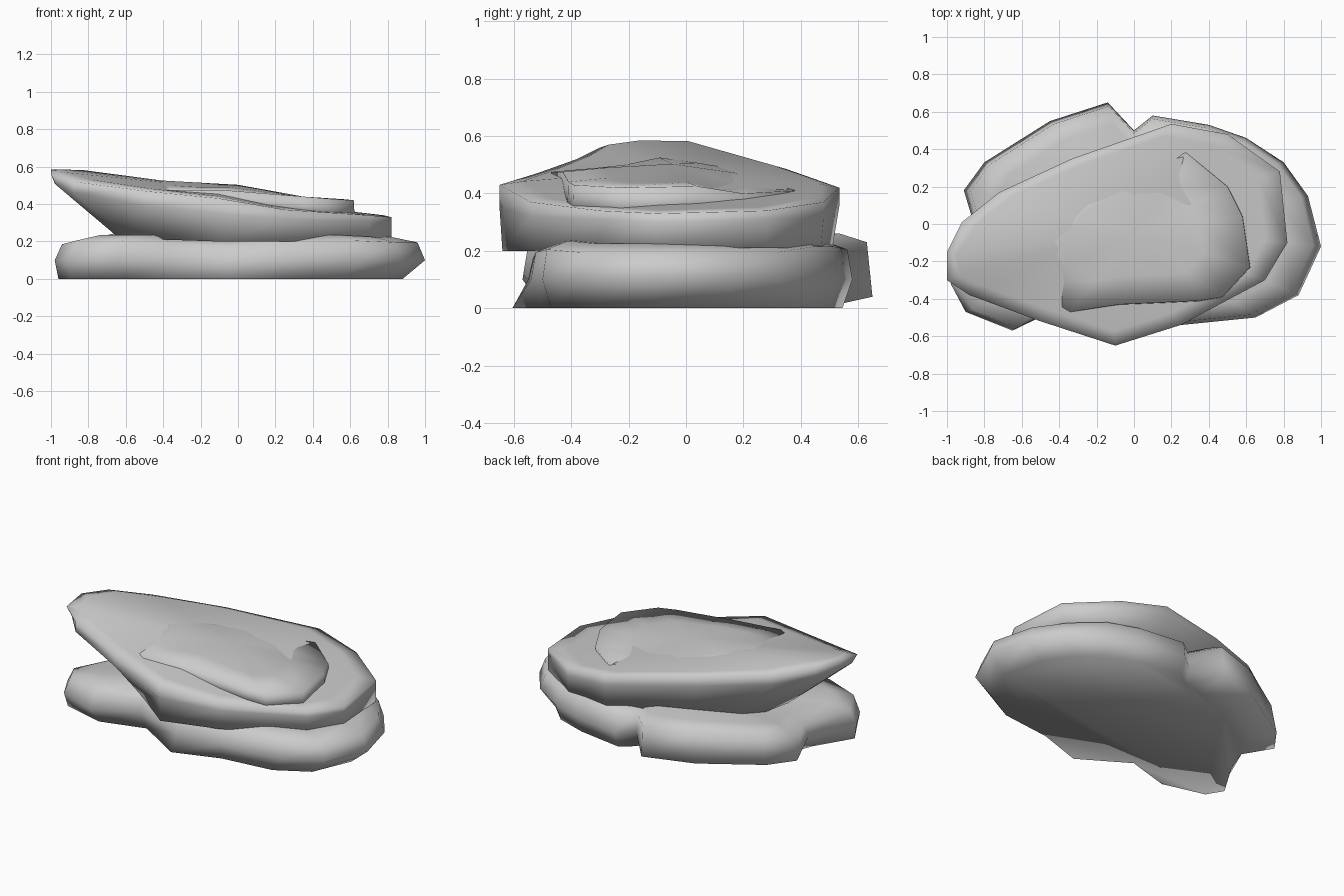
import bpy, bmesh, math

if "Cube" in bpy.data.objects:
    bpy.data.objects.remove(bpy.data.objects["Cube"])


def loft(name, rings, peak):
    """Skin equal-length rings from bottom to top, closing with a flat base and a peak."""
    bm = bmesh.new()
    loops = [[bm.verts.new(p) for p in ring] for ring in rings]
    n = len(loops[0])
    for low, high in zip(loops, loops[1:]):
        for i in range(n):
            j = (i + 1) % n
            bm.faces.new((low[i], low[j], high[j], high[i]))
    bm.faces.new(loops[0][::-1])
    tip = bm.verts.new(peak)
    for i in range(n):
        bm.faces.new((loops[-1][i], loops[-1][(i + 1) % n], tip))
    bmesh.ops.recalc_face_normals(bm, faces=bm.faces)
    mesh = bpy.data.meshes.new(name)
    bm.to_mesh(mesh)
    bm.free()
    obj = bpy.data.objects.new(name, mesh)
    bpy.context.collection.objects.link(obj)
    bpy.ops.object.select_all(action='DESELECT')
    obj.select_set(True)
    bpy.context.view_layer.objects.active = obj
    bpy.ops.object.shade_smooth_by_angle(angle=math.radians(100))
    return obj


def inset(ring, centre, factor, rise):
    """Pull a ring towards a centre point in plan and lift it."""
    return [(centre[0] + (x - centre[0]) * factor,
             centre[1] + (y - centre[1]) * factor, z + rise) for x, y, z in ring]


# Base rock: lobed outline (x, y, top height), counter-clockwise from the right
base_plan = [
    (1.0, -.12, .21), (.93, .15, .21), (.8, .33, .21), (.6, .46, .23),
    (.4, .53, .23), (.1, .58, .22), (0, .5, .22), (-.14, .65, .245),
    (-.45, .55, .245), (-.8, .33, .23), (-.91, .18, .21), (-.85, -.02, .19),
    (-.98, -.32, .2), (-.9, -.47, .22), (-.65, -.57, .22), (-.38, -.44, .2),
    (-.05, -.55, .19), (.25, -.54, .21), (.65, -.5, .22), (.88, -.38, .21)]
foot = [(x * (.88 if x > .6 else .97), y * .94, 0) for x, y, z in base_plan]
foot[7:12] = [(-.14, .43, 0), (-.4, .33, 0), (-.66, .17, 0),
              (-.76, .06, 0), (-.82, -.1, 0)]
foot[12:17] = [(-.96, -.33, 0), (-.9, -.43, 0), (-.63, -.5, 0),
               (-.35, -.42, 0), (-.05, -.605, 0)]
belly = [(x, y, .04 if 7 <= i <= 10 else .1) for i, (x, y, z) in enumerate(base_plan)]
shoulder = [(x * .96, y * .97, z - .015) for x, y, z in base_plan]
loft("base_rock", [foot, belly, shoulder, inset(shoulder, (0, 0), .85, .03)], (0, 0, .24))

# Upper slab: tilted, with a long overhanging tip on the left
rim = [
    (.82, -.1, .33), (.78, .28, .34), (.5, .48, .37), (.2, .535, .42),
    (-.33, .35, .485), (-.72, .17, .53), (-.92, .01, .57), (-1, -.15, .585),
    (-1, -.3, .56), (-.88, -.38, .52), (-.5, -.52, .47), (-.1, -.65, .43),
    (.25, -.54, .37), (.7, -.3, .34)]
sole = [
    (.82, -.1, .21), (.78, .28, .21), (.5, .47, .21), (.2, .51, .21),
    (-.25, .33, .22), (-.5, .2, .22), (-.6, .05, .22), (-.65, -.1, .23),
    (-.65, -.2, .23), (-.58, -.29, .22), (-.4, -.42, .21), (-.1, -.64, .2),
    (.25, -.535, .2), (.7, -.3, .21)]
under = [(x, y, z - d) for (x, y, z), d in zip(
    rim, (.03, .03, .05, .06, .06, .06, .06, .05, .03, .06, .08, .08, .05, .03))]
under[7], under[8] = (-.98, -.16, .51), (-.97, -.29, .5)
crown = [(x * .88 - .02, y * .88, z + .012) for x, y, z in rim]
crown[7], crown[8] = (-.95, -.16, .585), (-.93, -.27, .57)
loft("upper_slab", [sole, under, rim, crown], (-.1, -.05, .485))

# Cap layer: low sheet that steps up at the right and front, fading into the slab
cap_rim = [
    (.62, -.23, .42), (.58, .04, .425), (.5, .2, .4), (.28, .38, .41),
    (-.1, .34, .455), (-.45, .12, .49), (-.65, -.12, .51), (-.6, -.32, .485),
    (-.34, -.47, .475), (-.08, -.43, .475), (.35, -.41, .44), (.47, -.39, .43)]
cap_foot = [(x * 1.005, y * 1.01, z - .1) for x, y, z in cap_rim]
loft("cap_layer", [cap_foot, cap_rim, inset(cap_rim, (0, -.05), .6, .015)], (0, -.05, .503))
